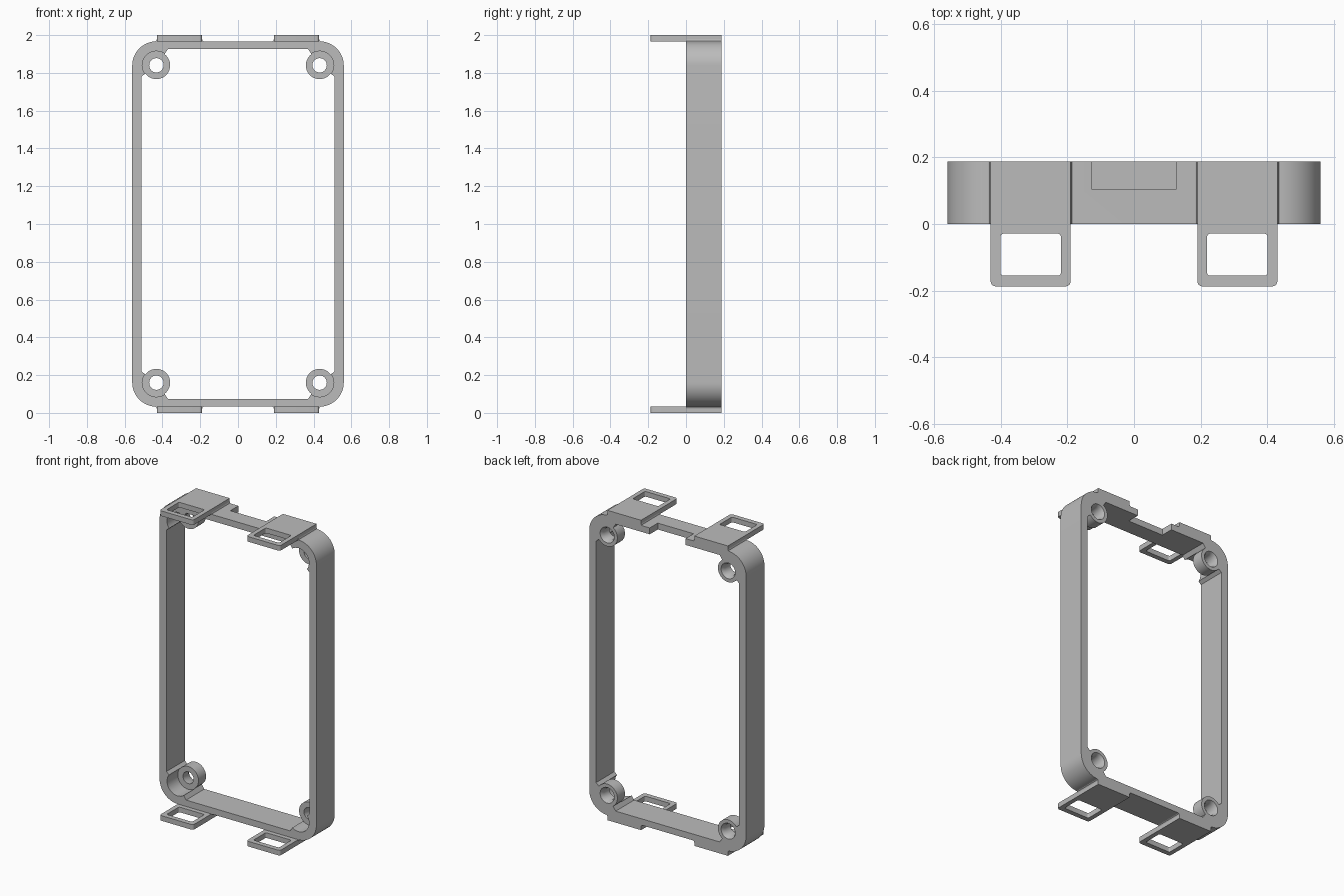
import bpy, bmesh
from math import sin, cos, pi, radians
from mathutils import Matrix

if "Cube" in bpy.data.objects:
    bpy.data.objects.remove(bpy.data.objects["Cube"], do_unlink=True)

grey = bpy.data.materials.new("plain_grey")
grey.use_nodes = True
grey.diffuse_color = (0.5, 0.5, 0.5, 1)
grey.node_tree.nodes["Principled BSDF"].inputs["Base Color"].default_value = (0.5, 0.5, 0.5, 1)

DEPTH = 0.187            # frame depth, and reach of the tabs
BOSS_X, BOSS_Z = 0.432, 0.84   # screw boss offsets from the frame centre
QUADRANTS = [(1, 1), (-1, 1), (-1, -1), (1, -1)]


def arc(cx, cy, r, a0, a1, n=12):
    angles = [radians(a0 + (a1 - a0) * i / n) for i in range(n + 1)]
    return [(cx + r * cos(a), cy + r * sin(a)) for a in angles]


def circle(cx, cy, r):
    return arc(cx, cy, r, 0, 360, 40)[:-1]


def mirrored_loop(quarter):
    """Closed loop from one quarter, listed counter-clockwise."""
    loop = []
    for sx, sy in QUADRANTS:
        pts = quarter if sx * sy > 0 else quarter[::-1]
        loop += [(sx * x, sy * y) for x, y in pts]
    return loop


def rounded_rect(cx, cy, hx, hy, r, n=6):
    loop = mirrored_loop(arc(hx - r, hy - r, r, 0, 90, n))
    return [(x + cx, y + cy) for x, y in loop]


def prism(name, loops, low, high, upright):
    """Extrude outlines with holes along y (upright) or z."""
    curve = bpy.data.curves.new(name, 'CURVE')
    curve.dimensions, curve.fill_mode = '2D', 'BOTH'
    curve.extrude = (high - low) / 2
    for loop in loops:
        spline = curve.splines.new('POLY')
        spline.points.add(len(loop) - 1)
        for p, (x, y) in zip(spline.points, loop):
            p.co = (x, y, 0, 1)
        spline.use_cyclic_u = True
    temp = bpy.data.objects.new(name + "_outline", curve)
    bpy.context.collection.objects.link(temp)
    bpy.context.view_layer.update()
    mesh = bpy.data.meshes.new_from_object(temp.evaluated_get(bpy.context.evaluated_depsgraph_get()))
    bpy.data.objects.remove(temp, do_unlink=True)
    mid = (low + high) / 2
    if upright:
        mesh.transform(Matrix.Translation((0, mid, 0)) @ Matrix.Rotation(pi / 2, 4, 'X'))
    else:
        mesh.transform(Matrix.Translation((0, 0, mid)))
    bm = bmesh.new()
    bm.from_mesh(mesh)
    bmesh.ops.remove_doubles(bm, verts=bm.verts, dist=0.00005)
    bmesh.ops.recalc_face_normals(bm, faces=bm.faces)
    bm.to_mesh(mesh)
    bm.free()
    mesh.materials.clear()
    mesh.materials.append(grey)
    obj = bpy.data.objects.new(name, mesh)
    bpy.context.collection.objects.link(obj)
    return obj


def smooth(obj):
    bpy.ops.object.select_all(action='DESELECT')
    obj.select_set(True)
    bpy.context.view_layer.objects.active = obj
    bpy.ops.object.shade_smooth_by_angle(angle=radians(30))


# Frame outline: rounded outside, bosses and webs bulging in at the corners
outer = rounded_rect(0, 1, 0.56, 0.967, 0.128, 14)
corner = [(0.079, -0.061)] + arc(0, 0, 0.073, -36, -234, 24) + [(-0.061, 0.086)]
inner = mirrored_loop([(BOSS_X + u, BOSS_Z + v) for u, v in corner])
inner = [(x, z + 1) for x, z in inner]
centres = [(sx * BOSS_X, 1 + sz * BOSS_Z) for sx, sz in QUADRANTS]
holes = [circle(x, z, 0.038) for x, z in centres]
frame = prism("frame", [outer, inner] + holes, 0, DEPTH, True)

# Cutters: front bores, rear countersinks and the rear notch in the top bar
bm = bmesh.new()


def add_cone(x, z, y0, y1, r0, r1):
    matrix = Matrix.Translation((x, (y0 + y1) / 2, z)) @ Matrix.Rotation(-pi / 2, 4, 'X')
    bmesh.ops.create_cone(bm, cap_ends=True, segments=48, radius1=r0, radius2=r1,
                          depth=y1 - y0, matrix=matrix)


for x, z in centres:
    add_cone(x, z, -0.05, 0.11, 0.075, 0.075)
    add_cone(x, z, 0.16, 0.19, 0.036, 0.052)
bmesh.ops.create_cube(bm, size=1, matrix=Matrix.Translation((0, 0.155, 1.96))
                      @ Matrix.Diagonal((0.256, 0.1, 0.2, 1)))
cut_mesh = bpy.data.meshes.new("frame_cutter")
bm.to_mesh(cut_mesh)
bm.free()
cut_mesh.materials.append(grey)
cutter = bpy.data.objects.new("frame_cutter", cut_mesh)
cutter.hide_render = True
bpy.context.collection.objects.link(cutter)
mod = frame.modifiers.new("cut", 'BOOLEAN')
mod.operation, mod.solver, mod.object = 'DIFFERENCE', 'EXACT', cutter
bpy.context.view_layer.objects.active = frame
bpy.ops.object.modifier_apply(modifier="cut")
bpy.data.objects.remove(cutter, do_unlink=True)
smooth(frame)

# Four clip tabs with windows, and small fillets where they meet the frame
half_fillet = [(0.129, 0.96), (0.129, 0.966), (0.123, 0.97), (0.12, 0.978)]
for side, sx in (("left", 1), ("right", -1)):
    for level, sz in (("top", 1), ("bottom", -1)):
        cx = 0.31 * sx
        plate = rounded_rect(cx, 0, 0.12, DEPTH, 0.015)
        # square off the rear corners so they end flush with the frame
        plate = [(cx + (0.12 if x > cx else -0.12), DEPTH) if y > 0 else (x, y) for x, y in plate]
        plate = [p for i, p in enumerate(plate) if p != plate[i - 1]]
        window = rounded_rect(cx, -0.092, 0.091, 0.063, 0.01)
        low, high = sorted((1 + sz * 0.967, 1 + sz))
        smooth(prism(f"{level}_{side}_tab", [plate, window], low, high, False))
        root = [(cx + x, 1 + sz * z) for x, z in half_fillet]
        root += [(cx - x, 1 + sz * z) for x, z in half_fillet[::-1]]
        smooth(prism(f"{level}_{side}_tab_fillet", [root], 0, DEPTH, True))
